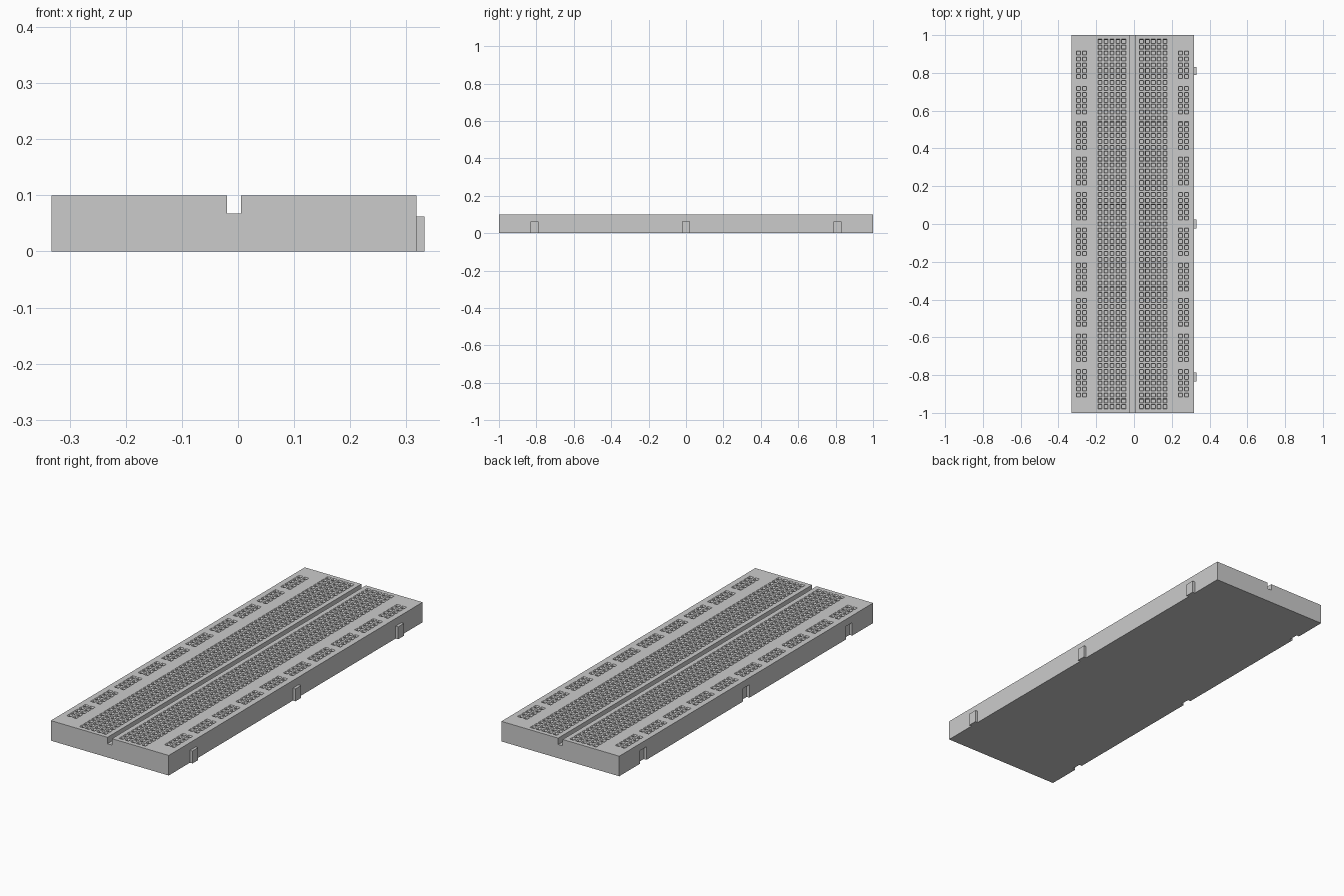
import bpy, bmesh

if "Cube" in bpy.data.objects:
    bpy.data.objects.remove(bpy.data.objects["Cube"])

LEFT, RIGHT, TOP = -0.332, 0.318, 0.1
CX = -0.0075                # centre line of the hole pattern
PITCH = 0.0312
HOLE = 0.011                # half width of a hole mouth
GROOVE, GROOVE_Z = 0.0125, 0.068
TAB_Y = (-0.81, 0.0, 0.81)


def box(name, x0, x1, y0, y1, z0, z1):
    bpy.ops.mesh.primitive_cube_add(size=1, location=((x0 + x1) / 2, (y0 + y1) / 2, (z0 + z1) / 2))
    ob = bpy.context.object
    ob.name = name
    ob.scale = (x1 - x0, y1 - y0, z1 - z0)
    return ob


# Hole columns: two rail columns and five terminal columns on each side
rails = [CX + s * d for s in (-1, 1) for d in (0.254, 0.2855)]
terminals = [CX + s * (k + 1.5) * PITCH for s in (-1, 1) for k in range(5)]
columns = sorted(rails + terminals)

# Cross-section of the body, with points at every hole edge and the centre groove
section = [(LEFT, 0), (LEFT, TOP)]
hole_strips = {}
for c in columns:
    if c > CX and len(hole_strips) == 7:
        section += [(CX - GROOVE, TOP), (CX - GROOVE, GROOVE_Z),
                    (CX + GROOVE, GROOVE_Z), (CX + GROOVE, TOP)]
    hole_strips[len(section)] = c in rails
    section += [(c - HOLE, TOP), (c + HOLE, TOP)]
section += [(RIGHT, TOP), (RIGHT, 0)]

# Stations along the length, at every hole edge
ys = [-1.0]
for r in range(-31, 32):
    ys += [r * PITCH - HOLE, r * PITCH + HOLE]
ys.append(1.0)

# Sweep the section into a closed body
bm = bmesh.new()
rings = [[bm.verts.new((x, y, z)) for x, z in section] for y in ys]
holes = []
n = len(section)
for j in range(len(ys) - 1):
    row = (j - 1) // 2 - 31
    for i in range(n):
        k = (i + 1) % n
        f = bm.faces.new((rings[j][i], rings[j + 1][i], rings[j + 1][k], rings[j][k]))
        if j % 2 == 1 and i in hole_strips:
            in_rail_group = abs(row) <= 29 and (row + 29) % 6 < 5
            if not hole_strips[i] or in_rail_group:
                holes.append(f)
bm.faces.new(rings[0])
bm.faces.new(rings[-1][::-1])
bmesh.ops.recalc_face_normals(bm, faces=bm.faces)

# Contact holes: bevelled mouth, then a straight square pit
bmesh.ops.inset_individual(bm, faces=holes, thickness=0.004, depth=-0.005)
pits = bmesh.ops.extrude_discrete_faces(bm, faces=holes)["faces"]
bmesh.ops.translate(bm, verts=list({v for f in pits for v in f.verts}), vec=(0, 0, -0.04))

mesh = bpy.data.meshes.new("board_body")
bm.to_mesh(mesh)
bm.free()
body = bpy.data.objects.new("board_body", mesh)
bpy.context.collection.objects.link(body)

# Linking tabs on the right edge, matching notches cut in the left edge
for i, y in enumerate(TAB_Y):
    box(f"link_tab_{i + 1}", RIGHT - 0.002, 0.332, y - 0.0225, y + 0.0225, 0, 0.062)
    cutter = box(f"notch_cutter_{i + 1}", LEFT - 0.05, LEFT + 0.015, y - 0.025, y + 0.025, -0.05, 0.065)
    cutter.hide_render = True
    cutter.hide_set(True)
    mod = body.modifiers.new(f"notch_{i + 1}", 'BOOLEAN')
    mod.operation = 'DIFFERENCE'
    mod.solver = 'EXACT'
    mod.object = cutter
